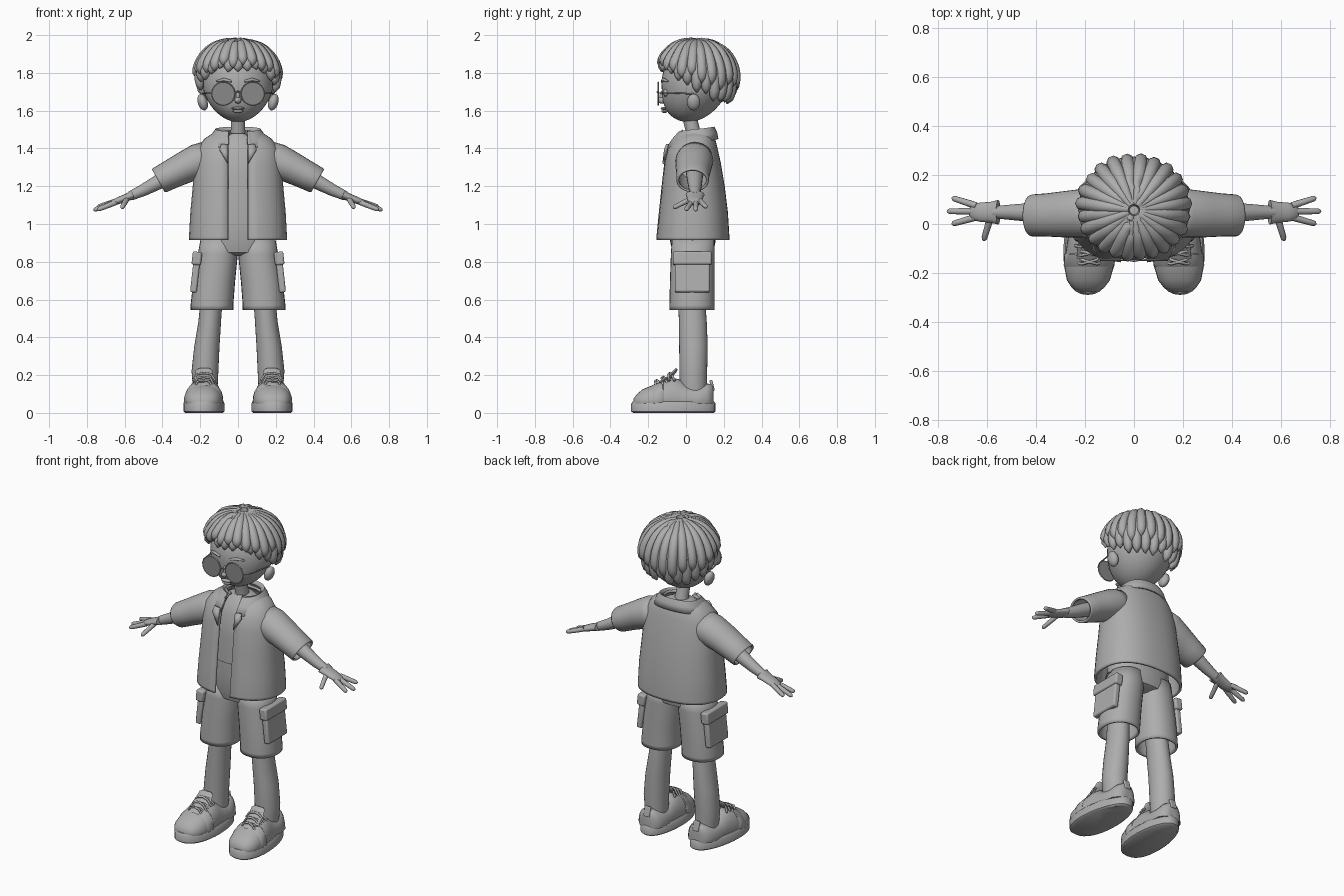
import bpy, bmesh, math, random
from mathutils import Vector as V, Matrix

if "Cube" in bpy.data.objects:
    bpy.data.objects.remove(bpy.data.objects["Cube"])

random.seed(4)


def material(name, g):
    m = bpy.data.materials.new(name)
    m.diffuse_color = (g, g, g, 1)
    m.use_nodes = True
    m.node_tree.nodes["Principled BSDF"].inputs["Base Color"].default_value = m.diffuse_color
    return m


CLAY = material("clay grey", 0.42)
LENS = material("lens grey", 0.25)


def finish(name, bm, mirror=False, solid=0, sub=0, bevel=0, mat=CLAY, angle=40):
    bmesh.ops.recalc_face_normals(bm, faces=bm.faces)
    me = bpy.data.meshes.new(name)
    bm.to_mesh(me)
    bm.free()
    ob = bpy.data.objects.new(name, me)
    bpy.context.collection.objects.link(ob)
    me.materials.append(mat)
    if solid:
        ob.modifiers.new("solid", 'SOLIDIFY').thickness = solid
    if bevel:
        b = ob.modifiers.new("bevel", 'BEVEL')
        b.width, b.segments = bevel, 3
    if sub:
        ob.modifiers.new("sub", 'SUBSURF').levels = sub
        ob.modifiers["sub"].render_levels = sub
    if mirror:
        ob.modifiers.new("mirror", 'MIRROR')
    bpy.ops.object.select_all(action='DESELECT')
    ob.select_set(True)
    bpy.context.view_layer.objects.active = ob
    bpy.ops.object.shade_smooth_by_angle(angle=math.radians(angle))
    return ob


def skin(bm, rings, closed=True, caps=True):
    rows = [[bm.verts.new(p) for p in r] for r in rings]
    n = len(rows[0])
    for a, b in zip(rows, rows[1:]):
        for i in range(n if closed else n - 1):
            j = (i + 1) % n
            bm.faces.new((a[i], a[j], b[j], b[i]))
    if caps and closed:
        bm.faces.new(rows[0])
        bm.faces.new(rows[-1])
    return bm


def oval(c, u, v, n=28, p=2.0):
    f = lambda k: math.copysign(abs(k) ** (2 / p), k)
    return [V(c) + V(u) * f(math.cos(2 * math.pi * i / n)) + V(v) * f(math.sin(2 * math.pi * i / n))
            for i in range(n)]


def level(rows, n=28, p=2.2):
    # rows: z, centre x, half width, front y, back y
    return [oval((x, (f + b) / 2, z), (w, 0, 0), (0, (b - f) / 2, 0), n, p) for z, x, w, f, b in rows]


def tube(bm, pts, radii, n=10, wide=1.0, caps=True):
    pts = [V(p) for p in pts]
    rings = []
    for i, (p, r) in enumerate(zip(pts, radii)):
        d = (pts[min(i + 1, len(pts) - 1)] - pts[max(i - 1, 0)]).normalized()
        side = V((0, 1, 0)) if abs(d.y) < 0.9 else V((1, 0, 0))
        u = d.cross(side).normalized()
        rings.append(oval(p, u * r, u.cross(d) * r * wide, n))
    return skin(bm, rings, caps=caps)


def ball(bm, c, r, seg=20, rot=None):
    m = Matrix.Translation(c) @ (rot or Matrix()) @ Matrix.Diagonal((*r, 1))
    return bmesh.ops.create_uvsphere(bm, u_segments=seg, v_segments=seg // 2 + 2, radius=1, matrix=m)['verts']


def box(bm, c, size, rot=None):
    m = Matrix.Translation(c) @ (rot or Matrix()) @ Matrix.Diagonal((*size, 1))
    bmesh.ops.create_cube(bm, size=1, matrix=m)


new = bmesh.new

# Head: rounded skull narrowing to a forward chin
bm = new()
for v in ball(bm, (0, 0.045, 1.74), (0.185, 0.175, 0.2), 40):
    k = max(0, (1.70 - v.co.z) / 0.16)
    v.co.x *= 1 - 0.12 * k
    v.co.y -= 0.035 * k
finish("head", bm)

# Facial features
bm = new()
ball(bm, (0, -0.125, 1.655), (0.018, 0.026, 0.018))
ball(bm, (0, -0.122, 1.675), (0.011, 0.018, 0.035))
finish("nose", bm)
bm = new()
ball(bm, (0, -0.118, 1.612), (0.034, 0.016, 0.008))
ball(bm, (0, -0.114, 1.597), (0.028, 0.016, 0.009))
finish("lips", bm)
bm = new()
ball(bm, (0.187, 0.04, 1.645), (0.026, 0.035, 0.045), rot=Matrix.Rotation(0.3, 4, 'Y'))
finish("ear", bm, mirror=True)
bm = new()
ball(bm, (0.07, -0.105, 1.695), (0.032, 0.016, 0.022))
finish("eye", bm, mirror=True)
bm = new()
tube(bm, [(0.035, -0.128, 1.755), (0.075, -0.12, 1.765), (0.115, -0.095, 1.755)], [0.006, 0.009, 0.004])
finish("eyebrow", bm, mirror=True)

# Round glasses
bm = new()
bmesh.ops.create_cone(bm, cap_ends=True, segments=32, radius1=0.06, radius2=0.06, depth=0.004,
                      matrix=Matrix.Translation((0.078, -0.147, 1.69)) @ Matrix.Rotation(math.pi / 2, 4, 'X'))
finish("lens", bm, mirror=True, mat=LENS)
bm = new()
rim = [[V((0.078 + math.cos(a) * r, -0.147 + y, 1.69 + math.sin(a) * r))
        for r, y in ((0.058, 0), (0.061, -0.004), (0.064, 0), (0.061, 0.004))]
       for a in [i * math.pi / 16 for i in range(33)]]
skin(bm, rim, caps=False)
tube(bm, [(0.14, -0.147, 1.693), (0.165, -0.10, 1.693), (0.187, 0.04, 1.69)], [0.004] * 3, 6)
tube(bm, [(0, -0.152, 1.70), (0.02, -0.148, 1.695)], [0.004] * 2, 6)
finish("glasses_frame", bm, mirror=True)


# Hair locks radiating from the crown, in an outer and a longer inner layer
def lock(bm, a, end_z, scale, r):
    th1 = math.acos(max(-0.95, (end_z + r - 1.775) / 0.195))
    pts, radii = [], []
    for i in range(13):
        t = i / 12
        th = 0.10 + (th1 - 0.10) * t
        s = math.sin(th) if th < math.pi / 2 else math.sin(th) ** 0.35
        pts.append((0.217 * scale * s * math.cos(a), 0.057 + 0.207 * scale * s * math.sin(a),
                    1.775 + 0.195 * scale * math.cos(th)))
        radii.append(r * min(1, 0.5 + 1.3 * t) * math.sqrt(max(0.02, 1 - max(0, (t - 0.8) / 0.2) ** 2)))
    tube(bm, pts, radii, 8)


bm = new()
for i in range(24):
    a = 2 * math.pi * (i + 0.5) / 24
    back = (math.sin(a) + 1) / 2
    lock(bm, a, 1.80 - 0.12 * back + random.uniform(-0.025, 0.02), random.uniform(0.98, 1.02), 0.029)
finish("outer_hair_locks", bm, angle=80)
bm = new()
for i in range(24):
    a = 2 * math.pi * i / 24
    back = (math.sin(a) + 1) / 2
    lock(bm, a, 1.80 - 0.19 * min(1, back * 1.25) + random.uniform(-0.02, 0.02), 0.93, 0.028)
finish("inner_hair_locks", bm, angle=80)

# Neck and undershirt
bm = new()
tube(bm, [(0, 0.055, 1.40), (0, 0.035, 1.50), (0, 0.015, 1.58)], [0.05, 0.038, 0.038], 20)
finish("neck", bm)
bm = new()
skin(bm, level([(1.088, 0, 0.19, -0.095, 0.15), (1.25, 0, 0.18, -0.09, 0.15), (1.38, 0, 0.17, -0.075, 0.14),
                (1.45, 0, 0.12, -0.04, 0.12), (1.48, 0, 0.06, -0.01, 0.10)]))
finish("undershirt", bm)


# Open jacket body and collar share one front gap
def open_row(z0, z1, w, f, b, gap=0.053, n=36):
    row = []
    for i in range(n + 1):
        t = -math.pi / 2 + 0.2 + (2 * math.pi - 0.4) * i / n
        c, s = math.cos(t), math.sin(t)
        x = w * math.copysign(abs(c) ** 0.85, c)
        y = (f + b) / 2 + (b - f) / 2 * math.copysign(abs(s) ** 0.85, s)
        if i in (0, n):
            x = gap if i == 0 else -gap
        row.append(V((x, y, z0 + (z1 - z0) * (s + 1) / 2)))
    return row


bm = new()
skin(bm, [open_row(z, z, w, f, b) for z, w, f, b in
          [(0.915, 0.26, -0.16, 0.23), (0.93, 0.26, -0.16, 0.23), (1.06, 0.253, -0.147, 0.222),
           (1.20, 0.24, -0.132, 0.205), (1.32, 0.232, -0.118, 0.185), (1.40, 0.215, -0.10, 0.167),
           (1.45, 0.18, -0.065, 0.155), (1.48, 0.135, -0.035, 0.14), (1.49, 0.10, -0.015, 0.125)]], closed=False)
finish("jacket_body", bm, solid=0.014)
bm = new()
skin(bm, [open_row(1.40, 1.45, 0.165, -0.108, 0.172), open_row(1.45, 1.485, 0.145, -0.075, 0.165),
          open_row(1.49, 1.515, 0.12, -0.04, 0.15), open_row(1.475, 1.50, 0.10, -0.02, 0.13)], closed=False)
finish("collar", bm, solid=0.01, angle=50)
bm = new()
bm.faces.new([bm.verts.new(p) for p in ((0.053, -0.125, 1.32), (0.098, -0.116, 1.395),
                                        (0.088, -0.104, 1.425), (0.053, -0.106, 1.42))])
finish("lapel", bm, mirror=True, solid=0.012)

# Short sleeves
bm = new()
skin(bm, [oval(c, (0.49 * r, 0, 0.87 * r), (0, w, 0), 28) for c, r, w in
          [((0.13, 0.045, 1.365), 0.085, 0.09), ((0.20, 0.045, 1.335), 0.095, 0.10),
           ((0.28, 0.04, 1.30), 0.085, 0.095), ((0.36, 0.037, 1.26), 0.077, 0.088),
           ((0.415, 0.035, 1.232), 0.073, 0.086), ((0.422, 0.035, 1.229), 0.069, 0.083)]], caps=False)
finish("sleeve", bm, mirror=True, solid=0.012)

# Arms, palms and fingers
bm = new()
tube(bm, [(0.25, 0.045, 1.30), (0.41, 0.047, 1.228), (0.50, 0.048, 1.18), (0.57, 0.048, 1.148)],
     [0.05, 0.04, 0.032, 0.025], 18)
tube(bm, [(0.555, 0.048, 1.155), (0.59, 0.048, 1.14), (0.625, 0.048, 1.127), (0.66, 0.05, 1.113), (0.675, 0.05, 1.107)],
     [0.024, 0.02, 0.019, 0.016, 0.006], 16, wide=2.1)
for a, b in [((0.645, 0.075, 1.122), (0.745, 0.107, 1.09)), ((0.65, 0.052, 1.117), (0.765, 0.052, 1.073)),
             ((0.645, 0.028, 1.115), (0.745, 0.0, 1.075)), ((0.585, 0.035, 1.138), (0.615, -0.068, 1.085))]:
    a, b = V(a), V(b)
    tube(bm, [a.lerp(b, t) for t in (0, 0.3, 0.6, 0.88, 0.96, 1)], [0.014, 0.014, 0.013, 0.012, 0.009, 0.003], 10)
finish("arm_and_hand", bm, mirror=True, angle=60)

# Shorts
bm = new()
skin(bm, level([(0.83, 0, 0.11, -0.02, 0.10), (0.85, 0, 0.19, -0.07, 0.145), (0.90, 0, 0.20, -0.083, 0.155),
                (1.0, 0, 0.195, -0.09, 0.155), (1.09, 0, 0.18, -0.088, 0.15)]))
finish("shorts_waist", bm)
bm = new()
skin(bm, level([(0.545, 0.138, 0.113, -0.088, 0.152), (0.57, 0.138, 0.113, -0.088, 0.152),
                (0.70, 0.126, 0.111, -0.085, 0.152), (0.84, 0.107, 0.106, -0.08, 0.152),
                (0.92, 0.10, 0.098, -0.075, 0.15)]), caps=False)
finish("shorts_leg", bm, mirror=True, solid=0.012)
tilt = Matrix.Rotation(-0.11, 4, 'Y')
bm = new()
box(bm, (0.228, 0.033, 0.715), (0.035, 0.185, 0.155), tilt)
finish("cargo_pocket", bm, mirror=True, bevel=0.01)
bm = new()
box(bm, (0.218, 0.033, 0.818), (0.05, 0.205, 0.07), tilt)
finish("pocket_flap", bm, mirror=True, bevel=0.01)

# Legs
bm = new()
skin(bm, level([(0.09, 0.172, 0.062, -0.03, 0.11), (0.22, 0.175, 0.071, -0.035, 0.112), (0.35, 0.165, 0.067, -0.036, 0.115),
                (0.48, 0.15, 0.06, -0.038, 0.11), (0.62, 0.138, 0.058, -0.04, 0.10)], p=2))
finish("leg", bm, mirror=True)


# Shoes: egg shaped sole, domed upper, tongue, laces
def lean(y):
    return 0.175 - 0.05 * y


def sole_ring(z, g):
    ring = []
    for i in range(36):
        t = 2 * math.pi * i / 36
        y = -0.067 + (0.223 - g) * math.cos(t)
        s = math.sin(t)
        w = 0.108 - 0.012 * math.cos(t) - g
        ring.append((lean(y) + w * math.copysign(abs(s) ** 0.85, s), y, z))
    return ring


bm = new()
skin(bm, [sole_ring(z, g) for z, g in ((0, 0.01), (0.008, 0), (0.05, 0), (0.06, 0.008))])
finish("shoe_sole", bm, mirror=True)
bm = new()
up = [[(p.x, p.y, max(p.z, 0.05)) for p in oval((lean(y), y, 0.055), (w, 0, 0), (0, 0, h), 28, 2.3)]
      for y, w, h in [(-0.277, 0.035, 0.02), (-0.262, 0.065, 0.042), (-0.23, 0.088, 0.07), (-0.18, 0.10, 0.09),
                      (-0.13, 0.10, 0.108), (-0.08, 0.095, 0.128), (-0.04, 0.09, 0.125), (0.0, 0.088, 0.095),
                      (0.06, 0.086, 0.085), (0.11, 0.078, 0.10), (0.138, 0.055, 0.098), (0.146, 0.03, 0.07)]]
skin(bm, up)
finish("shoe_upper", bm, mirror=True, angle=60)
bm = new()
tube(bm, [(0.185, -0.14, 0.155), (0.18, -0.085, 0.19), (0.178, -0.055, 0.225), (0.178, -0.05, 0.235)],
     [0.05, 0.05, 0.045, 0.03], 16, wide=0.2)
finish("shoe_tongue", bm, mirror=True)
bm = new()
for y, z, w in ((-0.155, 0.168, 0.05), (-0.12, 0.185, 0.055), (-0.085, 0.205, 0.06)):
    for d in (-0.014, 0.014):
        c = lean(y)
        tube(bm, [(c - w, y + 0.01 - d, z - 0.035), (c - w * 0.6, y - d * 0.6, z), (c, y, z + 0.006),
                  (c + w * 0.6, y + d * 0.6, z), (c + w, y + 0.01 + d, z - 0.035)], [0.006] * 5, 8)
finish("shoe_laces", bm, mirror=True, angle=60)
bm = new()
box(bm, (0.168, 0.138, 0.145), (0.04, 0.016, 0.06), Matrix.Rotation(0.25, 4, 'X'))
finish("heel_tab", bm, mirror=True, bevel=0.006)
# Seam band behind the toe cap
bm = new()
skin(bm, [[(p.x, p.y, max(p.z, 0.05)) for p in oval((lean(y), y, 0.055), (w, 0, 0), (0, 0, h), 28, 2.3)]
          for y, w, h in ((-0.175, 0.100, 0.091), (-0.17, 0.104, 0.097), (-0.125, 0.104, 0.114), (-0.12, 0.10, 0.112))])
finish("toe_seam", bm, mirror=True)
